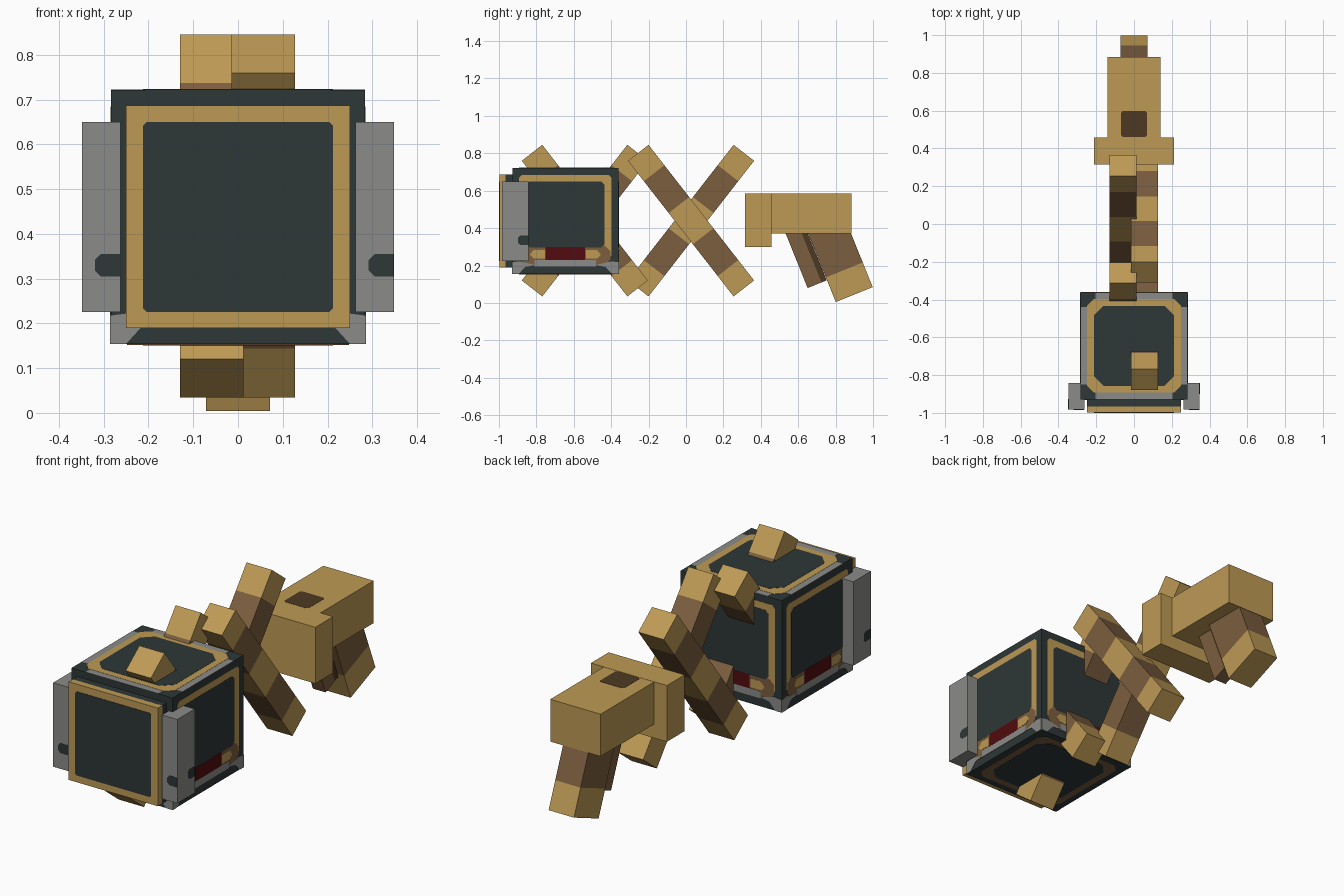
import bpy, bmesh, math
from mathutils import Vector, Matrix

if "Cube" in bpy.data.objects:
    bpy.data.objects.remove(bpy.data.objects["Cube"])


def material(name, rgb):
    lin = [((c / 255 + 0.055) / 1.055) ** 2.4 for c in rgb] + [1.0]
    m = bpy.data.materials.new(name)
    m.use_nodes = True
    m.diffuse_color = lin
    bsdf = m.node_tree.nodes["Principled BSDF"]
    bsdf.inputs["Base Color"].default_value = lin
    bsdf.inputs["Roughness"].default_value = 0.8
    return m


GOLD = material("gold", (190, 154, 85))
SLATE = material("dark slate", (46, 55, 55))
GREY = material("grey", (139, 140, 136))
BROWN = material("brown", (124, 94, 63))
DARK_BROWN = material("dark brown", (78, 57, 34))
RED = material("dark red", (82, 11, 14))


def finish(bm, name, mats):
    bmesh.ops.recalc_face_normals(bm, faces=bm.faces)
    me = bpy.data.meshes.new(name)
    bm.to_mesh(me)
    bm.free()
    for m in mats:
        me.materials.append(m)
    ob = bpy.data.objects.new(name, me)
    bpy.context.collection.objects.link(ob)
    return ob


def box(name, lo, hi, mat):
    lo, hi = Vector(lo), Vector(hi)
    bm = bmesh.new()
    bmesh.ops.create_cube(bm, size=1, matrix=Matrix.Translation((lo + hi) / 2)
                          @ Matrix.Diagonal((*(hi - lo), 1)))
    return finish(bm, name, [mat])


def bar(name, centre, size, angle, cuts=(), mats=(GOLD,)):
    """Box tilted about x; bands between cuts alternate between two materials."""
    bm = bmesh.new()
    bmesh.ops.create_cube(bm, size=1, matrix=Matrix.Diagonal((*size, 1)))
    levels = [(c - 0.5) * size[2] for c in cuts]
    for z in levels:
        bmesh.ops.bisect_plane(bm, geom=bm.verts[:] + bm.edges[:] + bm.faces[:],
                               plane_co=(0, 0, z), plane_no=(0, 0, 1))
    for f in bm.faces:
        z = f.calc_center_median().z
        f.material_index = sum(z > l for l in levels) % 2
    bm.transform(Matrix.Translation(centre) @ Matrix.Rotation(math.radians(angle), 4, 'X'))
    return finish(bm, name, mats)


# Frame of each cube face: horizontal axis, vertical axis, outward normal
CENTRE, HALF = Vector((0, -0.645, 0.4375)), 0.2835
X, Y, Z = Vector((1, 0, 0)), Vector((0, 1, 0)), Vector((0, 0, 1))
FACES = {"front": (X, Z, -Y), "back": (-X, Z, Y), "right": (Y, Z, X),
         "left": (-Y, Z, -X), "top": (X, Y, Z), "bottom": (X, -Y, -Z)}


def plate(name, points, origin, frame, depth, mat):
    """Thin prism laid on a surface."""
    u, v, n = frame
    bm = bmesh.new()
    f = bm.faces.new([bm.verts.new(origin + u * a + v * b) for a, b in points])
    r = bmesh.ops.extrude_face_region(bm, geom=[f])
    verts = [g for g in r["geom"] if isinstance(g, bmesh.types.BMVert)]
    bmesh.ops.translate(bm, verts=verts, vec=n * depth)
    return finish(bm, name, [mat])


def octagon(w, lo, hi, c):
    return [(-w + c, lo), (w - c, lo), (w, lo + c), (w, hi - c),
            (w - c, hi), (-w + c, hi), (-w, hi - c), (-w, lo + c)]


def rect(a, b, lo, hi):
    return [(a, lo), (b, lo), (b, hi), (a, hi)]


# Cube body
box("body", CENTRE - Vector((HALF,) * 3), CENTRE + Vector((HALF,) * 3), SLATE)


def on_face(side, part, points, depth, mat):
    frame = FACES[side]
    plate(f"{side}_{part}", points, CENTRE + frame[2] * HALF, frame, depth, mat)


# Upright faces: gold frame, dark window, worn strip with red light, grey base
for side in ("front", "back", "right", "left"):
    on_face(side, "frame", octagon(0.247, -0.2, 0.247, 0.015), 0.001, GOLD)
    on_face(side, "worn_strip", octagon(0.24, -0.235, -0.13, 0.03), 0.0015, BROWN)
    on_face(side, "window", octagon(0.21, -0.14, 0.212, 0.018), 0.002, SLATE)
    on_face(side, "light", rect(-0.105, 0.105, -0.207, -0.138), 0.003, RED)
    on_face(side, "base_strip", rect(-0.165, 0.165, -0.242, -0.207), 0.0025, GREY)
    for s in (-1, 1):
        on_face(side, "gold_patch", octagon(0.035, -0.197, -0.15, 0.012) if s == 0 else
                [(s * a, b) for a, b in ((0.11, -0.2), (0.17, -0.2), (0.19, -0.18),
                                         (0.17, -0.155), (0.11, -0.155))], 0.0025, GOLD)
        on_face(side, "corner_guard", [(s * a, b) for a, b in (
            (0.2835, -0.2835), (0.2835, -0.22), (0.245, -0.215),
            (0.16, -0.235), (0.215, -0.245), (0.25, -0.2835))], 0.002, GREY)

# Top and bottom faces: chamfered rings, grey edges on top
for side, ring in (("top", GOLD), ("bottom", BROWN)):
    on_face(side, "ring", octagon(0.248, -0.248, 0.248, 0.035), 0.002, ring)
    on_face(side, "window", octagon(0.212, -0.212, 0.212, 0.05), 0.003, SLATE)
for s in (-1, 1):
    lo, hi = sorted((s * 0.24, s * 0.2835))
    on_face("top", "side_edge", rect(lo, hi, -0.205, 0.205), 0.001, GREY)
    on_face("top", "end_edge", rect(-0.205, 0.205, lo, hi), 0.001, GREY)

# Front plate: dark backing, gold slab, dark window
box("front_backing", (-0.25, -0.965, 0.19), (0.25, -0.925, 0.687), SLATE)
box("front_slab", (-0.25, -0.998, 0.19), (0.25, -0.962, 0.687), GOLD)
plate("front_window", octagon(0.212, -0.2125, 0.2125, 0.008),
      Vector((0, -0.998, 0.4375)), FACES["front"], 0.002, SLATE)

# Grey side plates with small dark marks
for s, label in ((1, "left"), (-1, "right")):
    a, b = sorted((s * 0.262, s * 0.348))
    box(label + "_side_plate", (a, -0.983, 0.225), (b, -0.843, 0.65), GREY)
blob = [(-0.028, -0.012), (-0.015, -0.025), (0.028, -0.025),
        (0.028, 0.025), (-0.015, 0.025), (-0.028, 0.012)]
for name, origin, side in (("front_mark_left", (0.32, -0.983, 0.33), "front"),
                           ("front_mark_right", (-0.292, -0.983, 0.33), "front"),
                           ("side_mark_left", (0.348, -0.871, 0.335), "right"),
                           ("side_mark_right", (-0.348, -0.955, 0.335), "left")):
    plate(name, blob, Vector(origin), FACES[side], 0.001, SLATE)

# Two crossed pairs of banded struts, one through the body
for label, y in (("front", -0.541), ("rear", 0.027)):
    for x, angle, lean in ((-0.059, -37.9, "forward"), (0.056, 37.9, "backward")):
        bar(f"{label}_{lean}_strut", (x, y, 0.44), (0.142, 0.139, 0.919), angle,
            (0.15, 0.385, 0.615, 0.85), (GOLD, BROWN))

# Rear stock with collar and dark top patch
box("collar", (-0.213, 0.315, 0.3), (0.213, 0.457, 0.585), GOLD)
box("stock", (-0.141, 0.45, 0.37), (0.141, 0.885, 0.584), GOLD)
plate("stock_patch", octagon(0.068, -0.069, 0.069, 0.008),
      Vector((0, 0.53, 0.585)), FACES["top"], 0.001, DARK_BROWN)

# Grip with gold foot, and trigger with dark rear edge
bar("grip", (0, 0.819, 0.244), (0.142, 0.213, 0.43), 22, (0.33,), (GOLD, BROWN))
bar("trigger", (0, 0.622, 0.257), (0.071, 0.08, 0.35), 22, (), (BROWN,))
bar("trigger_rear", (0, 0.6726, 0.2777), (0.071, 0.03, 0.35), 22, (), (DARK_BROWN,))
